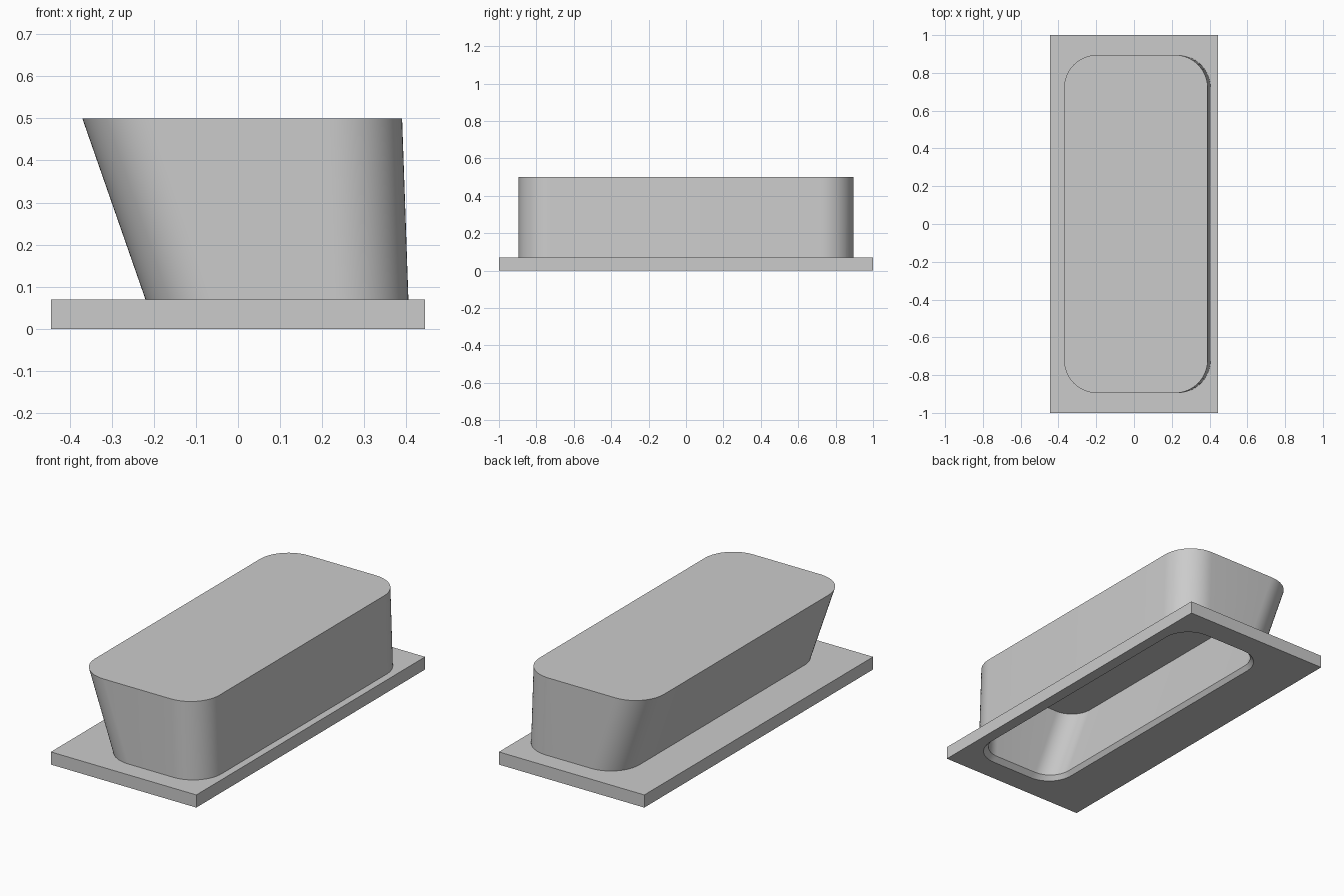
import bpy
import bmesh
from math import cos, sin, pi, radians

if "Cube" in bpy.data.objects:
    bpy.data.objects.remove(bpy.data.objects["Cube"])

grey = bpy.data.materials.new("plain grey")
grey.use_nodes = True
colour = (0.6, 0.6, 0.6, 1)
grey.diffuse_color = colour
grey.node_tree.nodes["Principled BSDF"].inputs["Base Color"].default_value = colour

TOP, PLATE = 0.5, 0.07
LENGTH, RADIUS, WALL, CHAMFER = 0.895, 0.175, 0.05, 0.025


def outline(z, inset):
    """Rounded rectangle at height z, following the sloping long sides."""
    t = (z - PLATE) / (TOP - PLATE)
    x0, x1 = -0.22 - 0.15 * t + inset, 0.405 - 0.015 * t - inset
    y, r, steps = LENGTH - inset, RADIUS - inset, 16
    centres = [(x1 - r, y - r), (x0 + r, y - r), (x0 + r, r - y), (x1 - r, r - y)]
    points = []
    for corner, (cx, cy) in enumerate(centres):
        for i in range(steps + 1):
            a = (corner + i / steps) * pi / 2
            points.append((cx + r * cos(a), cy + r * sin(a), z))
    return points


def finish(name, bm):
    bmesh.ops.recalc_face_normals(bm, faces=bm.faces)
    mesh = bpy.data.meshes.new(name)
    bm.to_mesh(mesh)
    bm.free()
    mesh.materials.append(grey)
    obj = bpy.data.objects.new(name, mesh)
    bpy.context.collection.objects.link(obj)
    return obj


def loft(name, levels):
    """Closed solid through outlines given as (height, inset)."""
    bm = bmesh.new()
    rings = [[bm.verts.new(p) for p in outline(z, inset)] for z, inset in levels]
    for low, high in zip(rings, rings[1:]):
        for i in range(len(low)):
            j = (i + 1) % len(low)
            bm.faces.new((low[i], low[j], high[j], high[i]))
    bm.faces.new(rings[0])
    bm.faces.new(rings[-1])
    return finish(name, bm)


def combine(target, tool, operation):
    mod = target.modifiers.new(operation.lower(), "BOOLEAN")
    mod.operation, mod.object, mod.solver = operation, tool, "EXACT"
    bpy.context.view_layer.objects.active = target
    bpy.ops.object.modifier_apply(modifier=mod.name)
    bpy.data.objects.remove(tool)


# Rectangular flange plate
bm = bmesh.new()
bmesh.ops.create_cube(bm, size=1)
for v in bm.verts:
    v.co.x *= 0.89
    v.co.y *= 2
    v.co.z = (v.co.z + 0.5) * PLATE
housing = finish("flanged_housing", bm)

# Raised body with one steep and one leaning long side
combine(housing, loft("body", [(PLATE / 2, 0), (TOP, 0)]), "UNION")

# Hollow inside with a chamfered mouth
cavity = loft("cavity", [(-CHAMFER, WALL - 2 * CHAMFER), (CHAMFER, WALL),
                         (TOP - WALL, WALL)])
combine(housing, cavity, "DIFFERENCE")

# Smooth corners, crisp edges
bpy.ops.object.select_all(action="DESELECT")
housing.select_set(True)
bpy.context.view_layer.objects.active = housing
bpy.ops.object.shade_smooth_by_angle(angle=radians(25))
